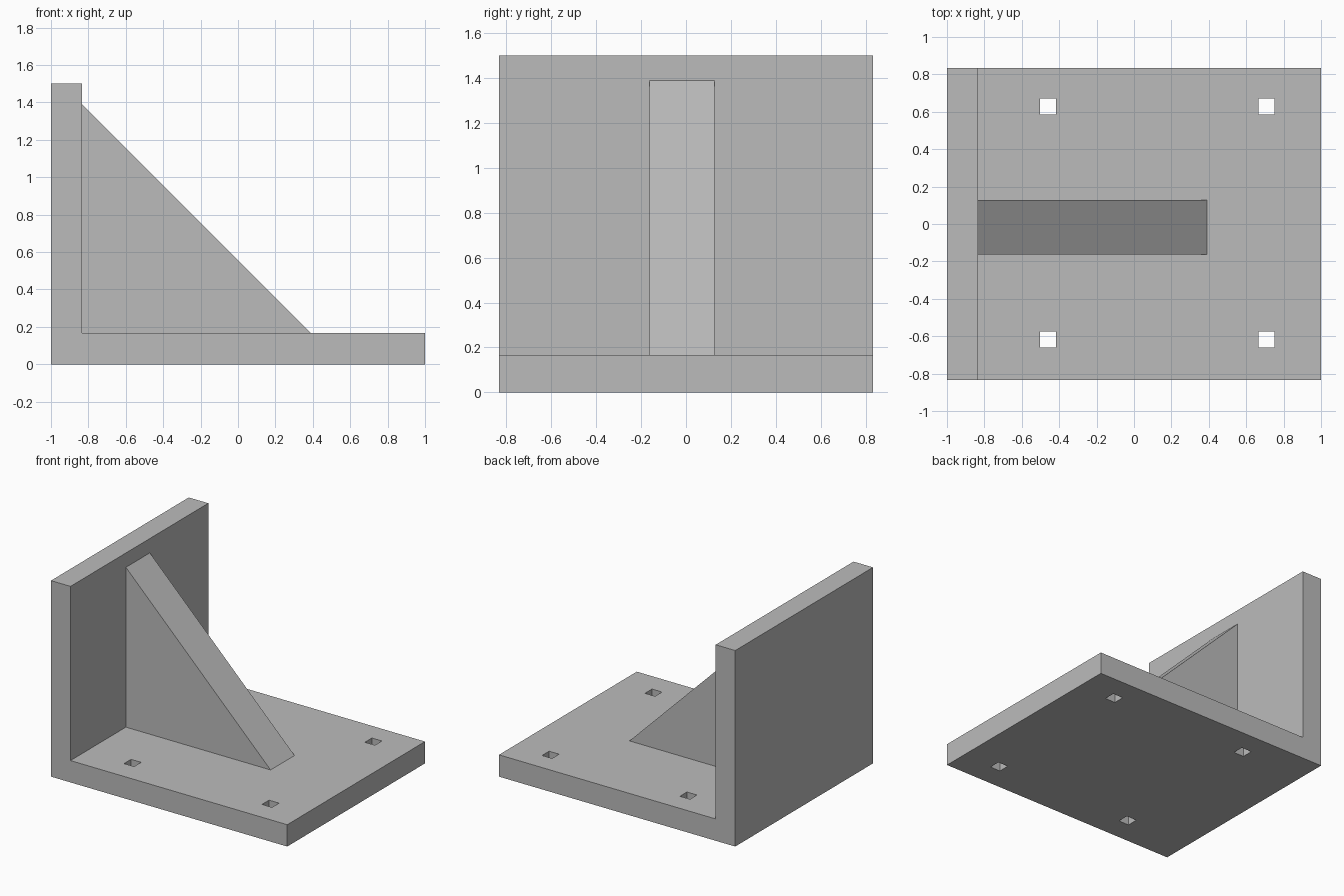
import bpy
import bmesh

cube = bpy.data.objects.get("Cube")
if cube:
    bpy.data.objects.remove(cube, do_unlink=True)

grey = bpy.data.materials.new("plain grey")
grey.use_nodes = True
colour = (0.5, 0.5, 0.5, 1)
grey.diffuse_color = colour
grey.node_tree.nodes["Principled BSDF"].inputs["Base Color"].default_value = colour


def extrude_profile(name, profile, y0, y1):
    """Extrude an x-z outline along y into a solid."""
    bm = bmesh.new()
    face = bm.faces.new([bm.verts.new((x, y0, z)) for x, z in profile])
    result = bmesh.ops.extrude_face_region(bm, geom=[face])
    verts = [v for v in result["geom"] if isinstance(v, bmesh.types.BMVert)]
    bmesh.ops.translate(bm, verts=verts, vec=(0, y1 - y0, 0))
    bmesh.ops.recalc_face_normals(bm, faces=bm.faces)
    mesh = bpy.data.meshes.new(name)
    bm.to_mesh(mesh)
    bm.free()
    mesh.materials.append(grey)
    obj = bpy.data.objects.new(name, mesh)
    bpy.context.collection.objects.link(obj)
    return obj


def box(name, x0, x1, y0, y1, z0, z1):
    return extrude_profile(name, [(x0, z0), (x1, z0), (x1, z1), (x0, z1)], y0, y1)


# L-shaped body: base plate and upright wall in one piece
THICK = 0.167
WALL = -0.835
bracket = extrude_profile(
    "bracket",
    [(-1, 0), (1, 0), (1, THICK), (WALL, THICK), (WALL, 1.5), (-1, 1.5)],
    -0.833, 0.833)

# Four square screw holes through the base
HOLE = 0.085
for x in (-0.503, 0.665):
    for y in (-0.66, 0.585):
        cutter = box("hole_cutter", x, x + HOLE, y, y + HOLE, -0.1, 0.3)
        cutter.hide_render = True
        mod = bracket.modifiers.new("hole", "BOOLEAN")
        mod.operation = "DIFFERENCE"
        mod.solver = "EXACT"
        mod.object = cutter
        bpy.context.view_layer.objects.active = bracket
        bpy.ops.object.modifier_apply(modifier=mod.name)
        bpy.data.objects.remove(cutter, do_unlink=True)

# Triangular rib bracing the wall
extrude_profile("support_rib", [(WALL, THICK), (0.39, THICK), (WALL, 1.39)],
                -0.163, 0.127)
